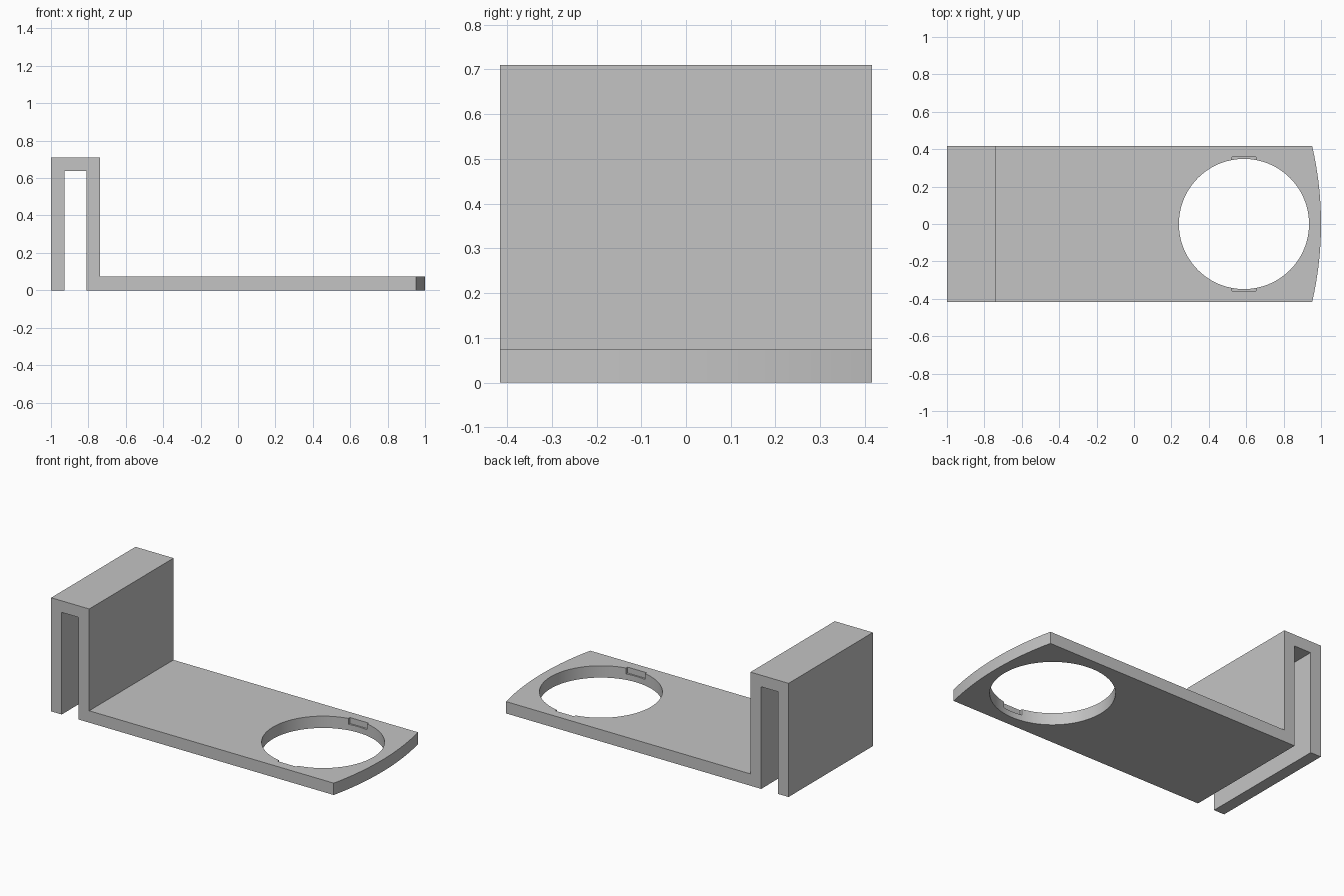
import bpy
import bmesh
from mathutils import Matrix, Vector

if "Cube" in bpy.data.objects:
    bpy.data.objects.remove(bpy.data.objects["Cube"], do_unlink=True)

HALF_WIDTH = 0.416
PLATE = 0.074
END_RADIUS = 1.856
HOLE_X, HOLE_RADIUS = 0.588, 0.348

grey = bpy.data.materials.new("plain grey")
grey.use_nodes = True
colour = (0.55, 0.55, 0.55, 1)
grey.diffuse_color = colour
grey.node_tree.nodes["Principled BSDF"].inputs["Base Color"].default_value = colour


def make_object(name, bm):
    bmesh.ops.recalc_face_normals(bm, faces=bm.faces)
    mesh = bpy.data.meshes.new(name)
    bm.to_mesh(mesh)
    bm.free()
    mesh.materials.append(grey)
    obj = bpy.data.objects.new(name, mesh)
    bpy.context.collection.objects.link(obj)
    return obj


def cylinder(name, x, radius, segments):
    bm = bmesh.new()
    bmesh.ops.create_cone(bm, cap_ends=True, segments=segments, radius1=radius,
                          radius2=radius, depth=4, matrix=Matrix.Translation((x, 0, 0)))
    return make_object(name, bm)


def box(name, low, high):
    bm = bmesh.new()
    low, high = Vector(low), Vector(high)
    matrix = Matrix.Translation((low + high) / 2) @ Matrix.Diagonal((*(high - low), 1))
    bmesh.ops.create_cube(bm, size=1, matrix=matrix)
    return make_object(name, bm)


def apply_cut(target, cutter, operation):
    cutter.hide_render = True
    mod = target.modifiers.new(cutter.name, "BOOLEAN")
    mod.operation = operation
    mod.solver = "EXACT"
    mod.object = cutter
    bpy.context.view_layer.objects.active = target
    bpy.ops.object.modifier_apply(modifier=mod.name)
    bpy.data.objects.remove(cutter, do_unlink=True)


# Hook and plate: one side profile extruded across the width
profile = [(-1, 0), (-0.927, 0), (-0.927, 0.638), (-0.811, 0.638), (-0.811, 0),
           (1.1, 0), (1.1, PLATE), (-0.737, PLATE), (-0.737, 0.71), (-1, 0.71)]
bm = bmesh.new()
side = bm.faces.new([bm.verts.new((x, -HALF_WIDTH, z)) for x, z in profile])
extruded = bmesh.ops.extrude_face_region(bm, geom=[side], use_keep_orig=True)
bmesh.ops.translate(bm, vec=(0, 2 * HALF_WIDTH, 0),
                    verts=[v for v in extruded["geom"] if isinstance(v, bmesh.types.BMVert)])
holder = make_object("hook_and_holder_plate", bm)

# Rounded free end, round opening and the two half-depth notches in its rim
apply_cut(holder, cylinder("end_curve", 1 - END_RADIUS, END_RADIUS, 256), "INTERSECT")
apply_cut(holder, cylinder("round_opening", HOLE_X, HOLE_RADIUS, 96), "DIFFERENCE")
apply_cut(holder, box("rim_notches", (HOLE_X - 0.065, -0.357, PLATE / 2),
                      (HOLE_X + 0.065, 0.357, 0.2)), "DIFFERENCE")

bpy.ops.object.select_all(action="DESELECT")
holder.select_set(True)
bpy.context.view_layer.objects.active = holder
bpy.ops.object.shade_smooth_by_angle()
